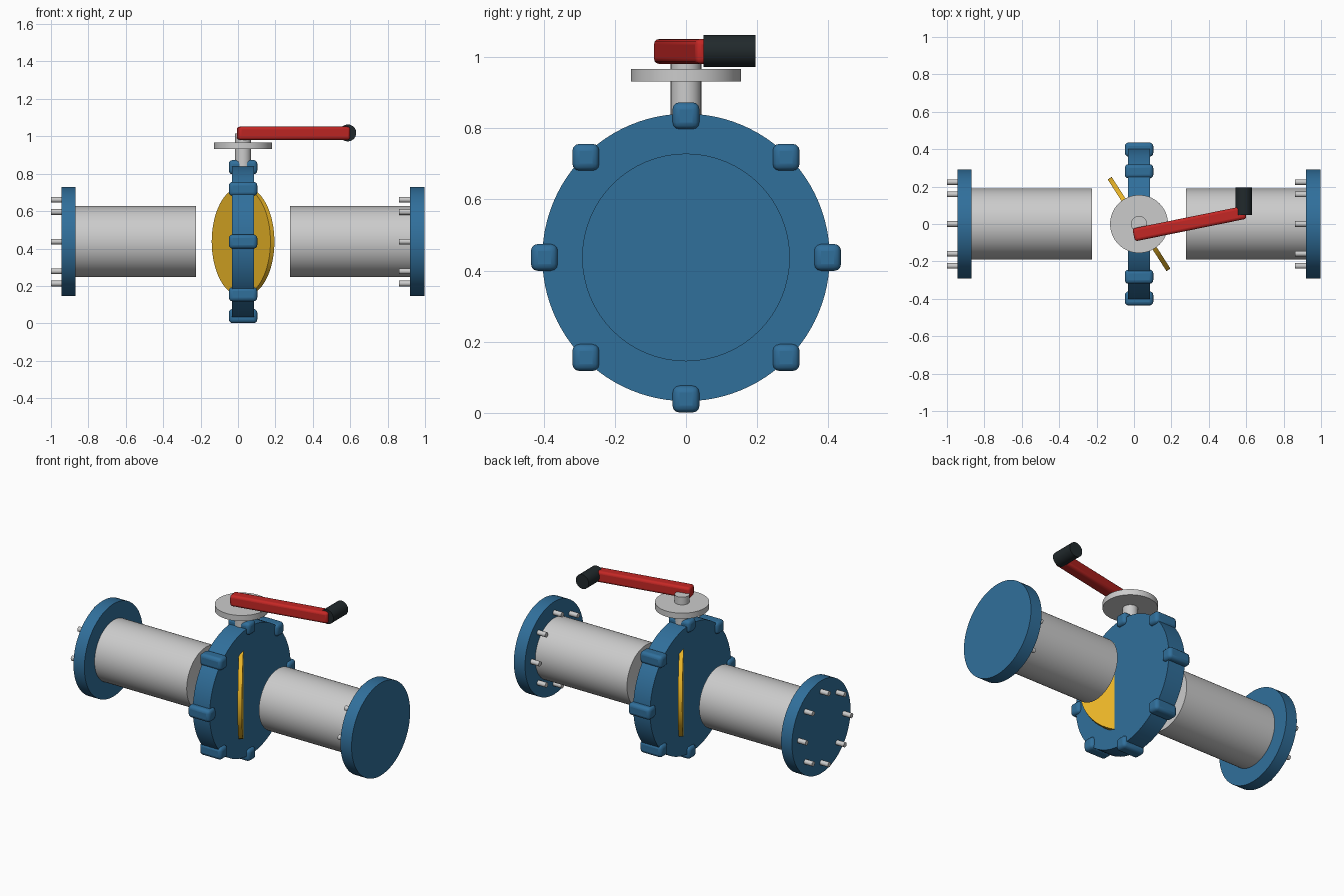
import bpy
from math import radians, pi, sin, cos

if "Cube" in bpy.data.objects:
    bpy.data.objects.remove(bpy.data.objects["Cube"])

CX, CZ = 0.027, 0.437      # valve axis position and pipe height


def material(name, rgb):
    m = bpy.data.materials.new(name)
    m.diffuse_color = (*rgb, 1)
    m.use_nodes = True
    m.node_tree.nodes["Principled BSDF"].inputs["Base Color"].default_value = m.diffuse_color
    return m


BLUE = material("blue_paint", (0.03, 0.16, 0.33))
YELLOW = material("yellow_paint", (0.80, 0.45, 0.02))
RED = material("red_paint", (0.55, 0.02, 0.018))
BLACK = material("black_rubber", (0.015, 0.022, 0.025))


def finish(name, mat):
    ob = bpy.context.object
    ob.name = name
    if mat:
        ob.data.materials.append(mat)
    return ob


def cylinder(name, loc, r, depth, axis="X", mat=None, verts=64, turn=0):
    rot = {"X": (0, pi / 2, turn), "Y": (pi / 2, 0, turn), "Z": (0, 0, turn)}[axis]
    bpy.ops.mesh.primitive_cylinder_add(vertices=verts, radius=r, depth=depth,
                                        location=loc, rotation=rot)
    ob = finish(name, mat)
    bpy.ops.object.shade_smooth_by_angle(angle=radians(35))
    return ob


def rounded_box(name, loc, size, bevel, mat, turn=0):
    bpy.ops.mesh.primitive_cube_add(size=1, location=loc, rotation=(0, 0, turn))
    ob = finish(name, mat)
    ob.scale = size
    bpy.ops.object.transform_apply(location=False, rotation=False, scale=True)
    mod = ob.modifiers.new("rounded_edges", "BEVEL")
    mod.width, mod.segments = bevel, 3
    bpy.ops.object.shade_smooth_by_angle(angle=radians(35))
    return ob


def span(name, x0, x1, y, z, r, mat=None, verts=64):
    return cylinder(name, ((x0 + x1) / 2, y, z), r, x1 - x0, "X", mat, verts)


# Pipes and end flanges
span("left_pipe", -0.90, -0.225, 0, CZ, 0.19)
span("right_pipe", 0.279, 0.95, 0, CZ, 0.19)
span("left_flange", -0.944, -0.868, 0, CZ, 0.292, BLUE)
span("right_flange", 0.919, 0.997, 0, CZ, 0.292, BLUE)

# Valve body with the tilted butterfly disc
span("valve_body", -0.032, 0.085, 0, CZ, 0.404, BLUE, 96)
cylinder("butterfly_disc", (CX, 0, CZ), 0.291, 0.025, "X", YELLOW, turn=0.57)

# Flange bolts and body lugs, eight around the axis
for i in range(8):
    a = i * pi / 4
    y, z = 0.224 * cos(a), CZ + 0.224 * sin(a)
    span(f"left_bolt_{i}", -1.0, -0.92, y, z, 0.015, verts=24)
    span(f"right_bolt_{i}", 0.862, 0.942, y, z, 0.015, verts=24)
    rounded_box(f"body_lug_{i}", (CX, 0.398 * cos(a), CZ + 0.398 * sin(a)),
                (0.152, 0.076, 0.076), 0.02, BLUE)

# Stem and top plate
cylinder("stem", (CX, 0, 0.908), 0.043, 0.215, "Z", verts=48)
cylinder("top_plate", (CX, 0, 0.949), 0.155, 0.036, "Z")

# Lever and grip
rounded_box("lever", (0.297, 0.002, 1.016), (0.61, 0.07, 0.07), 0.015, RED, 0.2)
cylinder("grip", (0.587, 0.122, 1.018), 0.045, 0.147, "Y", BLACK, 48)
